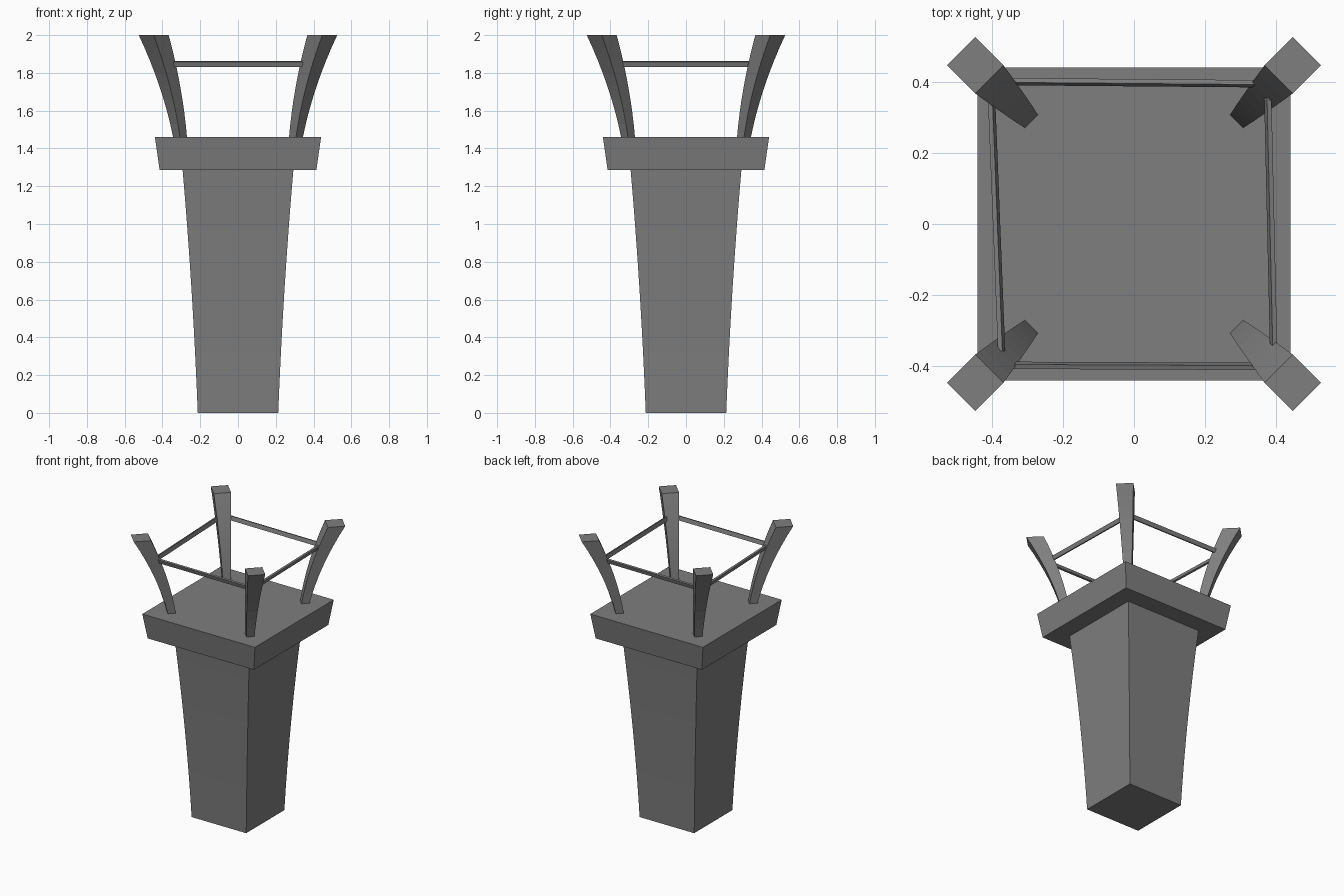
import bpy, bmesh, math
from mathutils import Matrix, Vector

if "Cube" in bpy.data.objects:
    bpy.data.objects.remove(bpy.data.objects["Cube"], do_unlink=True)

grey = bpy.data.materials.new("stone_grey")
grey.use_nodes = True
COLOUR = (0.21, 0.21, 0.21, 1)
grey.diffuse_color = COLOUR
grey.node_tree.nodes["Principled BSDF"].inputs["Base Color"].default_value = COLOUR


def finish(name, bm):
    bmesh.ops.recalc_face_normals(bm, faces=bm.faces)
    mesh = bpy.data.meshes.new(name)
    bm.to_mesh(mesh)
    bm.free()
    mesh.materials.append(grey)
    obj = bpy.data.objects.new(name, mesh)
    bpy.context.collection.objects.link(obj)
    return obj


def square_loft(name, sections, angle=0):
    """Join square sections (height, offset along x, half width), turned about z."""
    bm = bmesh.new()
    turn = Matrix.Rotation(angle, 3, 'Z')
    rings = []
    for z, off, h in sections:
        corners = [(-h, -h), (h, -h), (h, h), (-h, h)]
        rings.append([bm.verts.new(turn @ Vector((off + x, y, z))) for x, y in corners])
    for low, high in zip(rings, rings[1:]):
        for i in range(4):
            j = (i + 1) % 4
            bm.faces.new((low[i], low[j], high[j], high[i]))
    bm.faces.new(rings[0][::-1])
    bm.faces.new(rings[-1])
    return finish(name, bm)


def rail(name, start, end, lean):
    """Thin bar between two points, leaning outward like the posts."""
    a, b = Vector(start), Vector(end)
    along = (b - a).normalized()
    out = along.cross(Vector((0, 0, 1)))
    frame = Matrix((along, -out, Vector((0, 0, 1)))).transposed().to_4x4()
    bm = bmesh.new()
    bmesh.ops.create_cube(bm, size=1)
    size = Matrix.Diagonal(((b - a).length, 0.013, 0.029, 1))
    place = Matrix.Translation((a + b) / 2) @ frame @ Matrix.Rotation(lean, 4, 'X')
    bm.transform(place @ size)
    return finish(name, bm)


# Column with a gentle flare, and the platform on top
STEPS = 8
column = []
for i in range(STEPS + 1):
    t = i / STEPS
    column.append((1.285 * t, 0, 0.213 + 0.05 * t + 0.03 * t * t))
square_loft("column", column)
square_loft("platform", [(1.285, 0, 0.415), (1.46, 0, 0.44)])

# Four curved corner posts that widen upward
post = []
for i in range(STEPS + 1):
    t = i / STEPS
    post.append((1.46 + 0.54 * t, 0.434 + 0.11 * t + 0.087 * t * t,
                 0.026 + 0.022 * t + 0.008 * t * t))
for i, name in enumerate(["back_left_post", "back_right_post",
                          "front_right_post", "front_left_post"]):
    square_loft(name, post, math.radians(45 + 90 * i))

# Slightly crooked rails between the posts
Z, LEAN = 1.846, math.radians(16)
rail("front_rail", (-0.35, -0.397, Z), (0.35, -0.4, Z), LEAN)
rail("left_rail", (0.392, -0.345, Z), (0.376, 0.355, Z), LEAN)
rail("back_rail", (0.35, 0.394, Z), (-0.35, 0.4, Z), LEAN)
rail("right_rail", (-0.4, 0.35, Z), (-0.372, -0.357, Z), LEAN)
